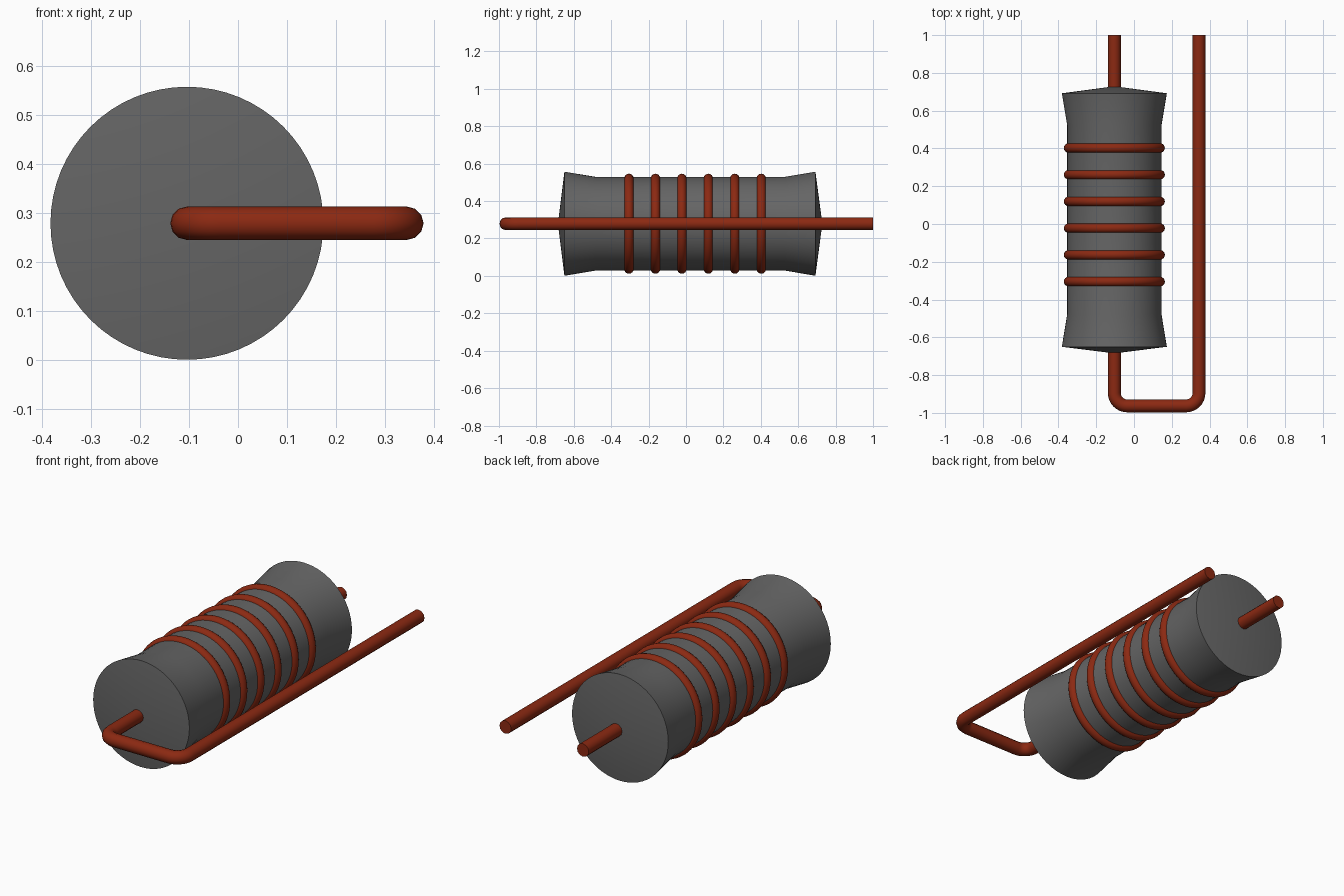
import bpy, math
from mathutils import Vector

cube = bpy.data.objects.get("Cube")
if cube:
    bpy.data.objects.remove(cube, do_unlink=True)

AX, AZ = -0.104, 0.279      # axis of the body


def material(name, rgb):
    m = bpy.data.materials.new(name)
    m.use_nodes = True
    m.diffuse_color = (*rgb, 1)
    m.node_tree.nodes["Principled BSDF"].inputs["Base Color"].default_value = (*rgb, 1)
    return m


grey = material("dark grey", (0.13, 0.13, 0.13))
copper = material("copper red", (0.26, 0.022, 0.006))


def finish(obj, name, mat):
    obj.name = obj.data.name = name
    obj.data.materials.clear()
    obj.data.materials.append(mat)
    bpy.ops.object.select_all(action='DESELECT')
    obj.select_set(True)
    bpy.context.view_layer.objects.active = obj
    bpy.ops.object.shade_smooth_by_angle(angle=math.radians(35))


# Body: lathed profile (radius, y) with flared, slightly conical ends
profile = [(0, -0.685), (0.278, -0.65), (0.25, -0.48),
           (0.25, 0.525), (0.278, 0.692), (0, 0.729)]
N = 64
verts, faces, rings = [], [], []
for r, y in profile:
    count = N if r else 1
    rings.append([len(verts) + i for i in range(count)])
    for i in range(count):
        a = 2 * math.pi * i / N
        verts.append((AX + r * math.cos(a), y, AZ + r * math.sin(a)))
for lo, hi in zip(rings, rings[1:]):
    for i in range(N):
        j = (i + 1) % N
        if len(lo) == 1:
            faces.append((lo[0], hi[i], hi[j]))
        elif len(hi) == 1:
            faces.append((lo[i], hi[0], lo[j]))
        else:
            faces.append((lo[i], hi[i], hi[j], lo[j]))
mesh = bpy.data.meshes.new("body")
mesh.from_pydata(verts, [], faces)
body = bpy.data.objects.new("body", mesh)
bpy.context.collection.objects.link(body)
finish(body, "body", grey)

# Coil rings around the waist
for k in range(6):
    bpy.ops.mesh.primitive_torus_add(
        location=(AX, -0.305 + 0.1415 * k, AZ), rotation=(math.pi / 2, 0, 0),
        major_radius=0.2425, minor_radius=0.025,
        major_segments=64, minor_segments=16)
    finish(bpy.context.object, f"coil_ring_{k + 1}", copper)

# Wire: through the body, round two bends and back alongside
X2, YF, BEND = 0.344, -0.963, 0.068


def arc(cx, cy, start):
    return [Vector((cx + BEND * math.cos(start + t * math.pi / 16),
                    cy + BEND * math.sin(start + t * math.pi / 16), AZ)) for t in range(9)]


path = ([Vector((AX, 1, AZ))]
        + arc(AX + BEND, YF + BEND, math.pi)
        + arc(X2 - BEND, YF + BEND, 1.5 * math.pi)
        + [Vector((X2, 1, AZ))])
curve = bpy.data.curves.new("wire", 'CURVE')
curve.dimensions = '3D'
curve.bevel_depth = 0.034
curve.bevel_resolution = 4
curve.use_fill_caps = True
spline = curve.splines.new('POLY')
spline.points.add(len(path) - 1)
for p, co in zip(spline.points, path):
    p.co = (*co, 1)
wire = bpy.data.objects.new("wire", curve)
bpy.context.collection.objects.link(wire)
bpy.ops.object.select_all(action='DESELECT')
wire.select_set(True)
bpy.context.view_layer.objects.active = wire
bpy.ops.object.convert(target='MESH')
finish(bpy.context.object, "wire", copper)
